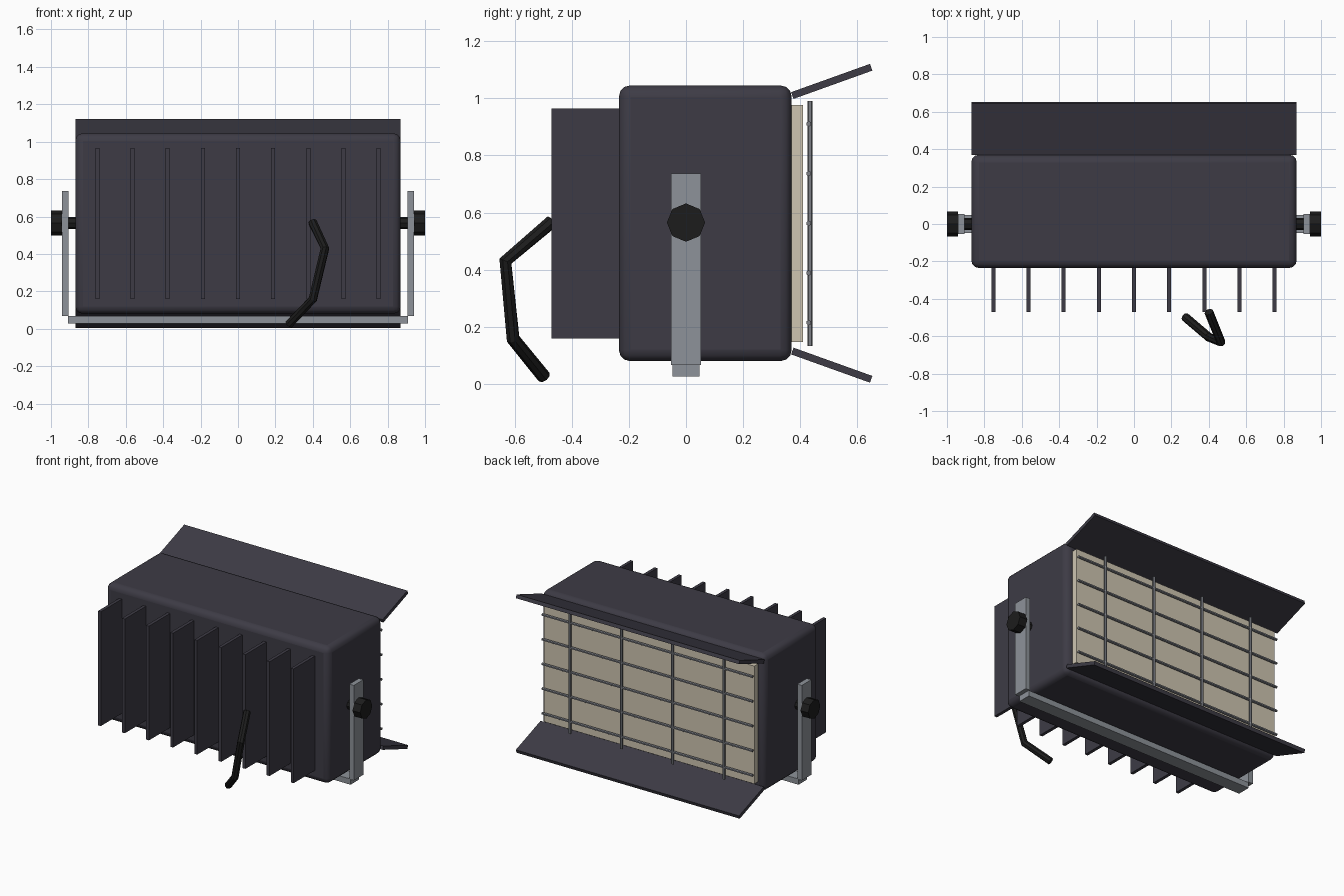
import bpy, bmesh, math
from mathutils import Vector

if "Cube" in bpy.data.objects:
    bpy.data.objects.remove(bpy.data.objects["Cube"])


def material(name, rgb):
    m = bpy.data.materials.new(name)
    m.diffuse_color = (*rgb, 1)
    m.use_nodes = True
    m.node_tree.nodes["Principled BSDF"].inputs["Base Color"].default_value = m.diffuse_color
    return m


HOUSING = material("charcoal housing", (0.047, 0.044, 0.060))
STEEL = material("grey steel", (0.27, 0.29, 0.32))
WIRE = material("guard wire grey", (0.20, 0.21, 0.235))
GLASS = material("cream lens", (0.62, 0.56, 0.44))
RUBBER = material("black rubber", (0.012, 0.012, 0.012))


def finish(name, bm, mat):
    bmesh.ops.recalc_face_normals(bm, faces=bm.faces)
    me = bpy.data.meshes.new(name)
    bm.to_mesh(me)
    bm.free()
    me.materials.append(mat)
    ob = bpy.data.objects.new(name, me)
    bpy.context.collection.objects.link(ob)
    return ob


def box(name, lo, hi, mat):
    bm = bmesh.new()
    bmesh.ops.create_cube(bm, size=1)
    for v in bm.verts:
        v.co = [(a + b) / 2 + c * (b - a) for a, b, c in zip(lo, hi, v.co)]
    return finish(name, bm, mat)


def rod(name, a, b, radius, sides, mat):
    a, b = Vector(a), Vector(b)
    bm = bmesh.new()
    bmesh.ops.create_cone(bm, cap_ends=True, segments=sides, radius1=radius,
                          radius2=radius, depth=(b - a).length)
    rot = (b - a).to_track_quat('Z', 'Y')
    for v in bm.verts:
        v.co = rot @ v.co + (a + b) / 2
    return finish(name, bm, mat)


def prism(name, yz, half, mat):
    """Extrude a (y, z) outline along x."""
    bm = bmesh.new()
    f = bm.faces.new([bm.verts.new((-half, y, z)) for y, z in yz])
    ext = bmesh.ops.extrude_face_region(bm, geom=[f])
    for v in ext["geom"]:
        if isinstance(v, bmesh.types.BMVert):
            v.co.x = half
    return finish(name, bm, mat)


# Housing with rounded edges
body = box("housing", (-0.87, -0.235, 0.08), (0.87, 0.37, 1.045), HOUSING)
bev = body.modifiers.new("round", 'BEVEL')
bev.width, bev.segments = 0.04, 3
bpy.context.view_layer.objects.active = body
body.select_set(True)
bpy.ops.object.shade_smooth_by_angle(angle=math.radians(40))

# Cooling fins on the front
for i in range(9):
    x = (i - 4) * 0.188
    box(f"cooling_fin_{i + 1}", (x - 0.011, -0.47, 0.16), (x + 0.011, -0.22, 0.965), HOUSING)

# Flared barn doors above and below the lens
for name, s in (("upper_door", 1), ("lower_door", -1)):
    inner, outer = Vector((0.372, 0.5625 + s * 0.447)), Vector((0.648, 0.5625 + s * 0.546))
    n = (outer - inner).orthogonal().normalized() * 0.0125
    prism(name, [inner + n, outer + n, outer - n, inner - n], 0.87, HOUSING)

# Lens and wire guard
box("lens", (-0.82, 0.36, 0.147), (0.82, 0.41, 0.977), GLASS)
for i in range(5):
    z = 0.5625 + (i - 2) * 0.174
    rod(f"guard_wire_across_{i + 1}", (-0.82, 0.43, z), (0.82, 0.43, z), 0.0095, 6, WIRE)
for i in range(4):
    x = (i - 1.5) * 0.4
    rod(f"guard_wire_upright_{i + 1}", (x, 0.434, 0.133), (x, 0.434, 0.99), 0.0095, 6, WIRE)

# Mounting yoke with clamp knobs
box("yoke_base", (-0.91, -0.047, 0.027), (0.91, 0.047, 0.067), STEEL)
for side, s in (("right", 1), ("left", -1)):
    xs = sorted((s * 0.905, s * 0.94))
    box(f"yoke_arm_{side}", (xs[0], -0.053, 0.067), (xs[1], 0.053, 0.737), STEEL)
    rod(f"pivot_{side}", (s * 0.86, 0, 0.565), (s * 0.945, 0, 0.565), 0.033, 8, RUBBER)
    rod(f"clamp_knob_{side}", (s * 0.94, 0, 0.565), (s * 1.0, 0, 0.565), 0.067, 8, RUBBER)

# Power cable hanging from the fins
path = [(0.40, -0.47, 0.568), (0.465, -0.632, 0.43), (0.40, -0.605, 0.158), (0.273, -0.497, 0.025)]
curve = bpy.data.curves.new("power_cable", 'CURVE')
curve.dimensions = '3D'
curve.bevel_depth, curve.bevel_resolution, curve.use_fill_caps = 0.024, 2, True
sp = curve.splines.new('POLY')
sp.points.add(len(path) - 1)
for p, co in zip(sp.points, path):
    p.co = (*co, 1)
sp.use_smooth = False
curve.materials.append(RUBBER)
bpy.context.collection.objects.link(bpy.data.objects.new("power_cable", curve))
